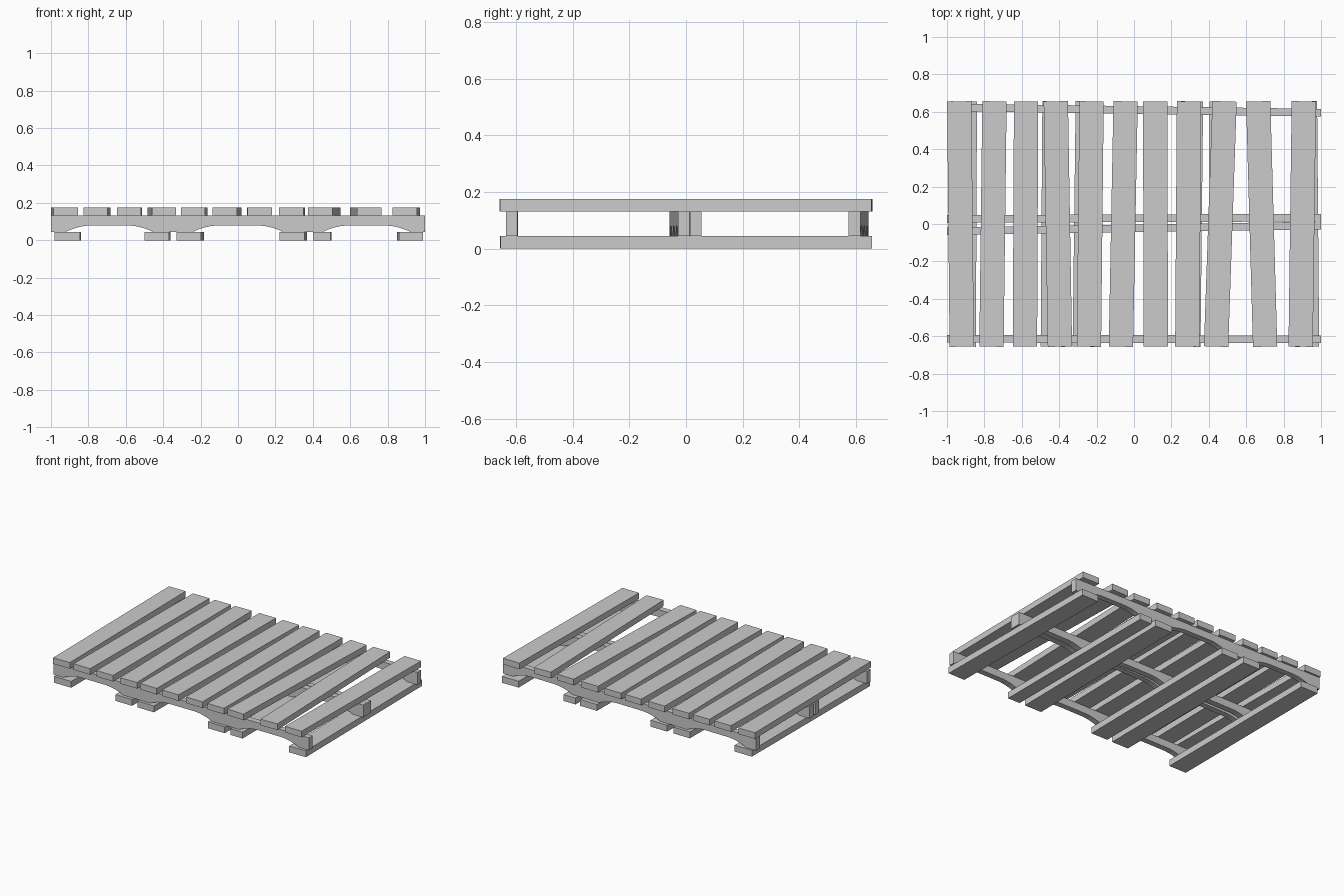
import bpy, bmesh
from mathutils import Vector

if "Cube" in bpy.data.objects:
    bpy.data.objects.remove(bpy.data.objects["Cube"])


def prism(name, outline, offset):
    """Solid made by pushing a flat outline along an offset vector."""
    bm = bmesh.new()
    face = bm.faces.new([bm.verts.new(p) for p in outline])
    new = bmesh.ops.extrude_face_region(bm, geom=[face])["geom"]
    bmesh.ops.translate(bm, vec=offset, verts=[v for v in new if isinstance(v, bmesh.types.BMVert)])
    bmesh.ops.recalc_face_normals(bm, faces=bm.faces)
    mesh = bpy.data.meshes.new(name)
    bm.to_mesh(mesh)
    bm.free()
    obj = bpy.data.objects.new(name, mesh)
    bpy.context.collection.objects.link(obj)


def board(name, x_front, x_back, width, z0, z1):
    """Plank along y, turned slightly so its ends sit at the given x centres."""
    along = Vector((x_back - x_front, 1.31, 0)).normalized()
    side = Vector((along.y, -along.x, 0)) * width / 2
    mid = Vector(((x_front + x_back) / 2, 0, z0))
    half = along * 0.656
    prism(name, [mid - half - side, mid - half + side, mid + half + side, mid + half - side],
          (0, 0, z1 - z0))


def stringer(name, y_left, y_right, thickness=0.041):
    """Notched beam along x with three shallow arches underneath."""
    curve = [(0, 0), (0.025, 0.012), (0.06, 0.023), (0.095, 0.031), (0.135, 0.035)]
    pts = [(-1.0, 0.045)]
    for x0, x1 in [(-0.92, -0.455), (-0.24, 0.24), (0.455, 0.92)]:
        pts += [(x0 + dx, 0.045 + dz) for dx, dz in curve]
        pts += [(x1 - dx, 0.045 + dz) for dx, dz in reversed(curve)]
    pts += [(1.0, 0.045), (1.0, 0.132), (-1.0, 0.132)]
    slope = (y_right - y_left) / 2
    outline = [(x, y_left + slope * (x + 1) - thickness / 2, z) for x, z in pts]
    prism(name, outline, (0, thickness, 0))


# Top deck boards: x centre at the front end, x centre at the back end
top = [(-0.921, -0.934), (-0.762, -0.746), (-0.583, -0.577), (-0.396, -0.418),
       (-0.241, -0.227), (-0.070, -0.045), (0.117, 0.113), (0.285, 0.294),
       (0.439, 0.484), (0.701, 0.664), (0.891, 0.908)]
for i, (f, b) in enumerate(top):
    board(f"top_board_{i + 1}", f, b, 0.13, 0.132, 0.175)

# Bottom deck boards, with one narrower plank
bottom = [(-0.913, -0.907, 0.135), (-0.434, -0.425, 0.13), (-0.263, -0.247, 0.13),
          (0.289, 0.303, 0.133), (0.448, 0.452, 0.095), (0.925, 0.914, 0.13)]
for i, (f, b, w) in enumerate(bottom):
    board(f"bottom_board_{i + 1}", f, b, w, 0.0, 0.045)

# Stringers between the decks: front, doubled middle, back
stringer("front_stringer", -0.614, -0.616)
stringer("middle_stringer_front", -0.038, -0.008)
stringer("middle_stringer_back", 0.027, 0.034)
stringer("back_stringer", 0.624, 0.595)
